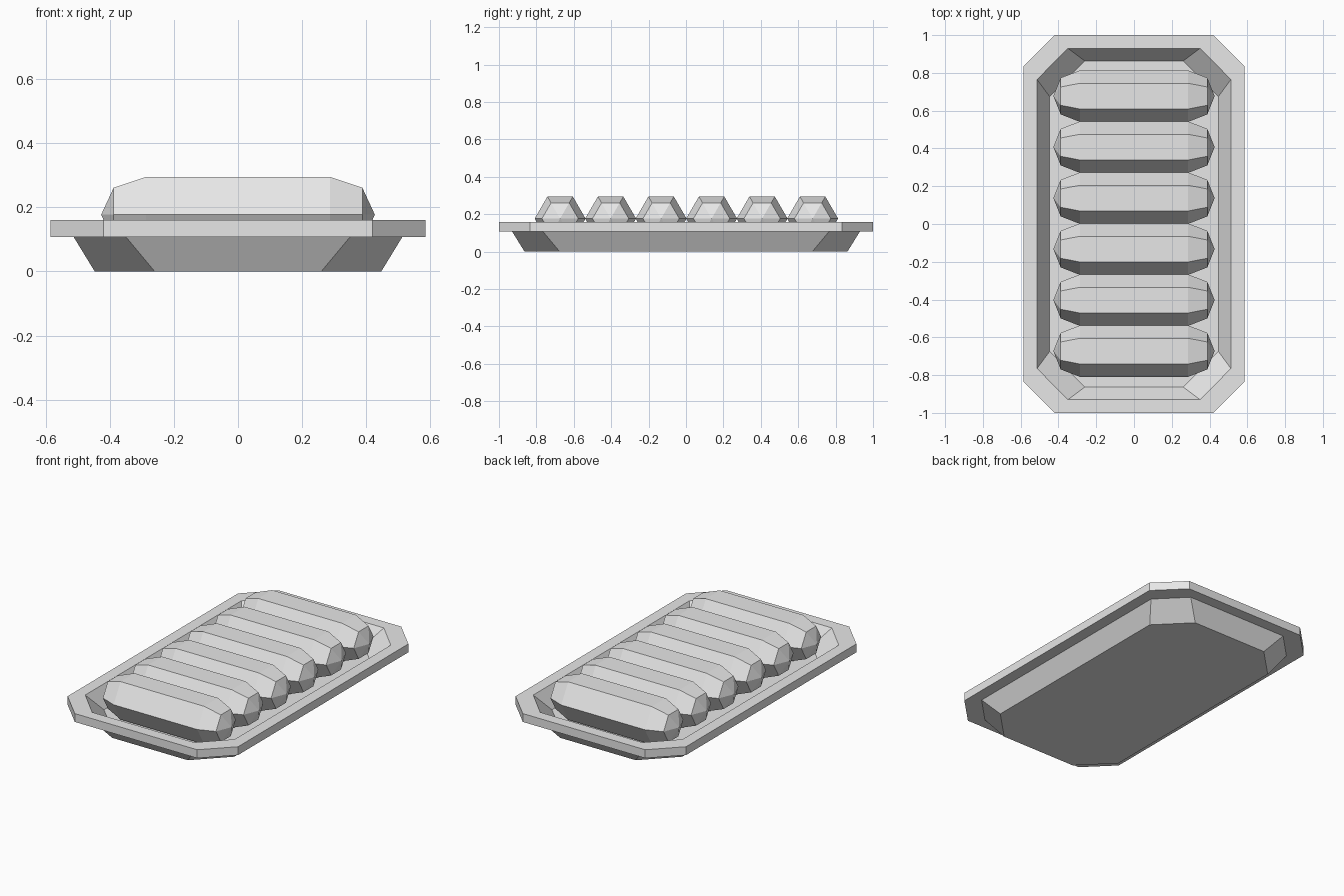
import bpy
import bmesh
from math import cos, sin, pi

cube = bpy.data.objects.get("Cube")
if cube:
    bpy.data.objects.remove(cube, do_unlink=True)

# Single flat colour
grey = bpy.data.materials.new("light_grey")
grey.use_nodes = True
grey.diffuse_color = (0.8, 0.8, 0.8, 1)
grey.node_tree.nodes["Principled BSDF"].inputs["Base Color"].default_value = grey.diffuse_color


def octagon(x, y, cx, cy, z):
    """Rectangle x by y with chamfers starting at cx and cy."""
    quarter = [(x, cy), (cx, y)]
    pts = quarter + [(-a, b) for a, b in reversed(quarter)]
    pts += [(-a, -b) for a, b in pts]
    return [(a, b, z) for a, b in pts]


def hexagon(x, r, z):
    """Hexagon around the x axis with a flat top."""
    return [(x, r * cos(i * pi / 3), z + r * sin(i * pi / 3)) for i in range(6)]


def loft(name, rings, tips=None):
    """Skin a row of rings, closed by flat caps or by two tip points."""
    bm = bmesh.new()
    loops = [[bm.verts.new(p) for p in ring] for ring in rings]
    n = len(loops[0])
    for a, b in zip(loops, loops[1:]):
        for i in range(n):
            j = (i + 1) % n
            bm.faces.new((a[i], a[j], b[j], b[i]))
    for k, loop in enumerate((loops[0], loops[-1])):
        if tips:
            tip = bm.verts.new(tips[k])
            for i in range(n):
                bm.faces.new((loop[i], loop[(i + 1) % n], tip))
        else:
            bm.faces.new(loop)
    bmesh.ops.recalc_face_normals(bm, faces=bm.faces)
    mesh = bpy.data.meshes.new(name)
    bm.to_mesh(mesh)
    bm.free()
    mesh.materials.append(grey)
    obj = bpy.data.objects.new(name, mesh)
    bpy.context.collection.objects.link(obj)
    return obj


# Tray: tapered base, flat rim and sunken inside
loft("tray", [
    octagon(0.447, 0.863, 0.26, 0.675, 0),
    octagon(0.513, 0.93, 0.35, 0.765, 0.108),
    octagon(0.585, 1.0, 0.42, 0.835, 0.108),
    octagon(0.585, 1.0, 0.42, 0.835, 0.16),
    octagon(0.513, 0.93, 0.35, 0.765, 0.16),
    octagon(0.447, 0.863, 0.26, 0.675, 0.052),
])

# Row of six rolls lying across the tray
mid = 0.177
sections = [(-0.388, 0.097), (-0.287, 0.136), (0.287, 0.136), (0.388, 0.097)]
first = loft("roll_1", [hexagon(x, r, mid) for x, r in sections],
             tips=[(-0.427, 0, mid), (0.427, 0, mid)])
for i in range(6):
    roll = first if i == 0 else bpy.data.objects.new(f"roll_{i + 1}", first.data)
    if i:
        bpy.context.collection.objects.link(roll)
    roll.location.y = 0.002 + (i - 2.5) * 0.27
